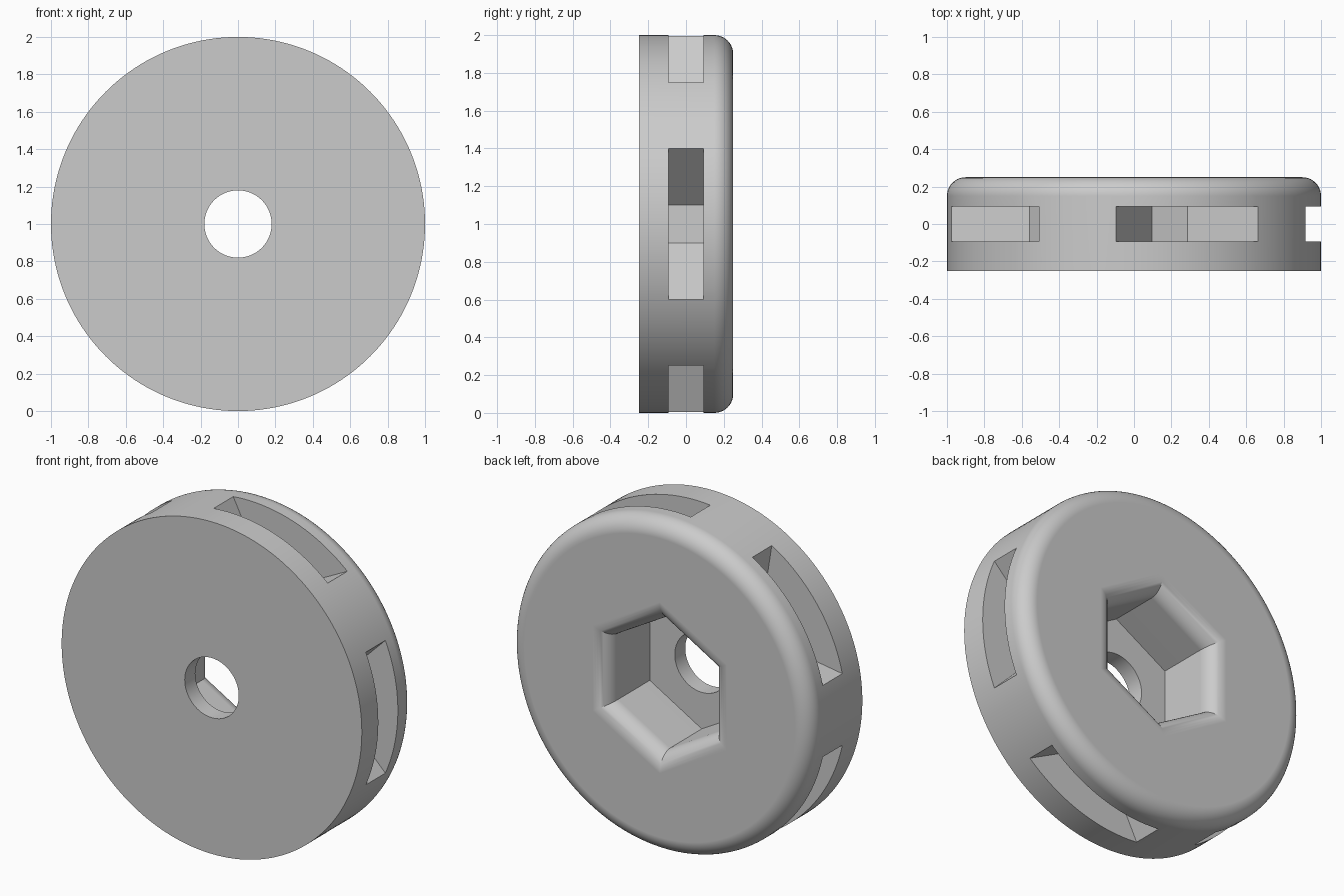
import bpy, bmesh
from math import sin, cos, pi, radians

cube = bpy.data.objects.get("Cube")
if cube:
    bpy.data.objects.remove(cube, do_unlink=True)

gray = bpy.data.materials.new("plain_gray")
gray.use_nodes = True
gray.diffuse_color = (0.6, 0.6, 0.6, 1)
gray.node_tree.nodes["Principled BSDF"].inputs["Base Color"].default_value = (0.6, 0.6, 0.6, 1)

CENTER = 1.0      # height of the wheel axis
HALF = 0.25       # half thickness
FILLET = 0.1
STEPS = 10


def polygon(radius, sides, start=pi / 2):
    return [(radius * cos(start + 2 * pi * i / sides),
             radius * sin(start + 2 * pi * i / sides)) for i in range(sides)]


def loft(name, sections):
    """Closed solid through (y, outline) sections along the axis."""
    bm = bmesh.new()
    rings = [[bm.verts.new((x, y, z + CENTER)) for x, z in pts] for y, pts in sections]
    n = len(rings[0])
    for a, b in zip(rings, rings[1:]):
        for i in range(n):
            j = (i + 1) % n
            bm.faces.new((a[i], a[j], b[j], b[i]))
    bm.faces.new(rings[0])
    bm.faces.new(rings[-1])
    bmesh.ops.recalc_face_normals(bm, faces=bm.faces)
    mesh = bpy.data.meshes.new(name)
    bm.to_mesh(mesh)
    bm.free()
    mesh.materials.append(gray)
    obj = bpy.data.objects.new(name, mesh)
    bpy.context.collection.objects.link(obj)
    return obj


def arc():
    """Quarter arc as (inset, drop) pairs, from the side to the flat face."""
    for i in range(STEPS + 1):
        t = pi / 2 * i / STEPS
        yield FILLET * (1 - cos(t)), HALF - FILLET * (1 - sin(t))


# Disc with a rounded back rim
rim = [(-HALF, polygon(1, 160))]
rim += [(y, polygon(1 - inset, 160)) for inset, y in arc()]
disc = loft("disc", rim)

# Hexagonal pocket with a rounded mouth
flat = 0.4 * cos(pi / 6)
pocket = [(-0.15, polygon(0.4, 6))]
pocket += [(y, polygon((flat + inset) / cos(pi / 6), 6)) for inset, y in arc()]
pocket.append((HALF + 0.1, pocket[-1][1]))
cutters = [loft("hex_pocket_cutter", pocket)]

# Axle hole
hole = polygon(0.18, 64)
cutters.append(loft("axle_hole_cutter", [(-0.4, hole), (0, hole)]))

# Five rim slots with sloping ends
for k in range(5):
    a = radians(72 * k)
    outline = [(v * cos(a) - u * sin(a), v * sin(a) + u * cos(a))
               for u, v in ((-0.1, 0.617), (0.1, 0.617), (0.6, 1.117), (-0.6, 1.117))]
    cutters.append(loft("rim_slot_cutter", [(-0.093, outline), (0.093, outline)]))

bpy.ops.object.select_all(action='DESELECT')
disc.select_set(True)
bpy.context.view_layer.objects.active = disc
for cutter in cutters:
    cutter.hide_render = True
    mod = disc.modifiers.new("cut", 'BOOLEAN')
    mod.operation = 'DIFFERENCE'
    mod.solver = 'EXACT'
    mod.object = cutter
    bpy.ops.object.modifier_apply(modifier=mod.name)
    bpy.data.objects.remove(cutter, do_unlink=True)

# Smooth curves, crisp edges, flat faces kept flat
bpy.ops.object.shade_smooth_by_angle(angle=radians(30))
weighted = disc.modifiers.new("even_shading", 'WEIGHTED_NORMAL')
weighted.keep_sharp = True
